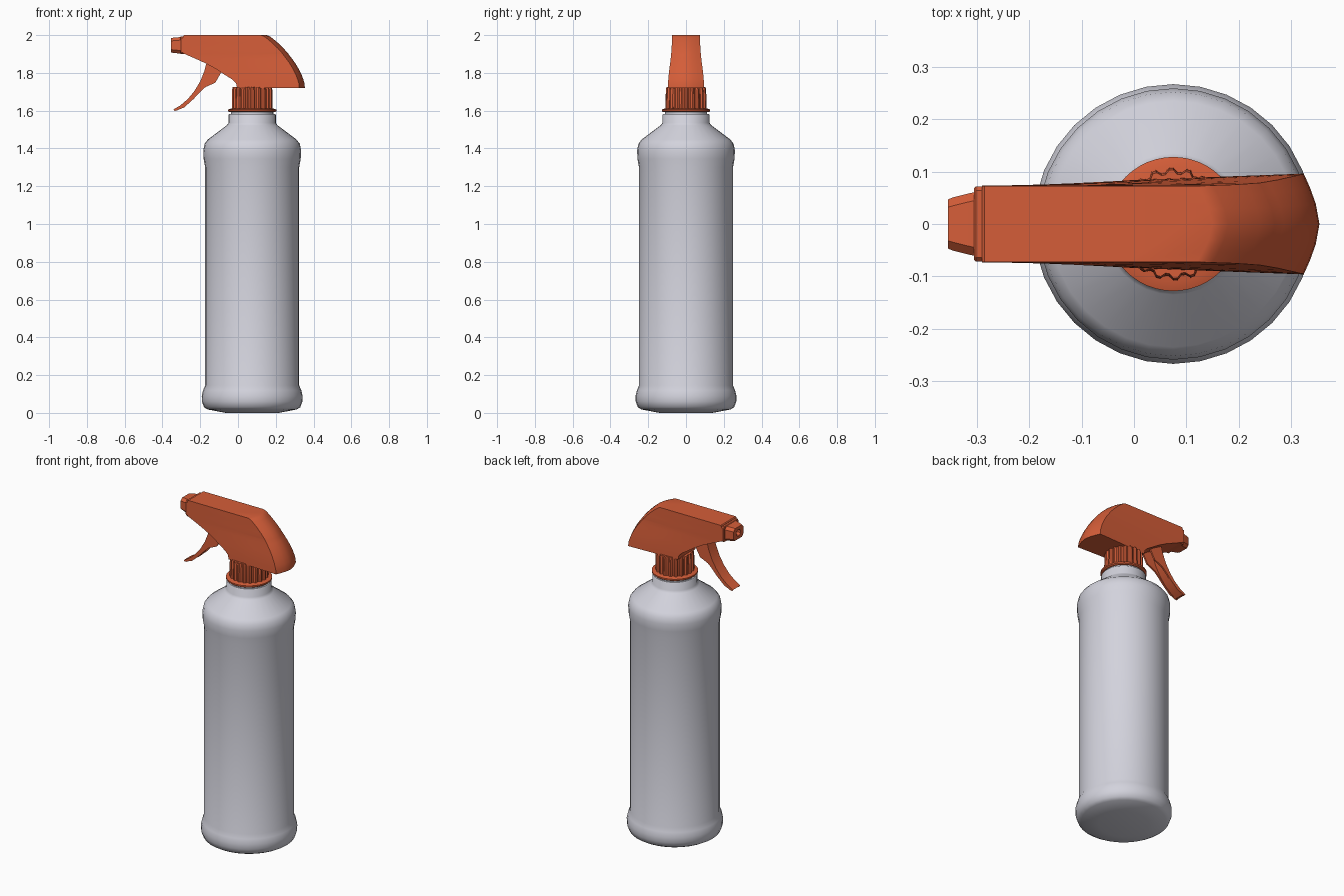
import bpy, bmesh, math

cube = bpy.data.objects.get("Cube")
if cube:
    bpy.data.objects.remove(cube, do_unlink=True)

AXIS = 0.075  # x position of the bottle's centre line


def material(name, rgb, rough):
    m = bpy.data.materials.new(name)
    m.use_nodes = True
    m.diffuse_color = (*rgb, 1)
    bsdf = m.node_tree.nodes["Principled BSDF"]
    bsdf.inputs["Base Color"].default_value = (*rgb, 1)
    bsdf.inputs["Roughness"].default_value = rough
    return m


GREY = material("bottle grey", (0.65, 0.65, 0.72), 0.5)
ORANGE = material("spray orange", (0.66, 0.11, 0.04), 0.5)


def loft(name, rings, mat, angle=30):
    """Skin a list of equal-length closed rings and cap both ends."""
    bm = bmesh.new()
    loops = [[bm.verts.new(p) for p in ring] for ring in rings]
    n = len(loops[0])
    for a, b in zip(loops, loops[1:]):
        for i in range(n):
            j = (i + 1) % n
            bm.faces.new((a[i], a[j], b[j], b[i]))
    bm.faces.new(loops[0][::-1])
    bm.faces.new(loops[-1])
    bmesh.ops.recalc_face_normals(bm, faces=bm.faces)
    mesh = bpy.data.meshes.new(name)
    bm.to_mesh(mesh)
    bm.free()
    mesh.materials.append(mat)
    obj = bpy.data.objects.new(name, mesh)
    bpy.context.collection.objects.link(obj)
    bpy.ops.object.select_all(action="DESELECT")
    obj.select_set(True)
    bpy.context.view_layer.objects.active = obj
    bpy.ops.object.shade_smooth_by_angle(angle=math.radians(angle))
    return obj


def circle(radius, z, n=32, ripple=0.0):
    """Ring round the bottle axis; ripple pulls in alternate pairs of points."""
    ring = []
    for i in range(n):
        a = math.tau * i / n
        r = radius - (ripple if i % 4 > 1 else 0)
        ring.append((AXIS + r * math.cos(a), r * math.sin(a), z))
    return ring


def slab(name, outline, y0, y1):
    """Extrude an x-z outline between two y values."""
    return loft(name, [[(x, y, z) for x, z in outline] for y in (y0, y1)], ORANGE)


# Bottle: turned profile (radius, height)
bottle = [(0.14, 0.0), (0.235, 0.018), (0.255, 0.03), (0.266, 0.06), (0.267, 0.09),
          (0.26, 0.12), (0.249, 0.145), (0.249, 1.3), (0.257, 1.345), (0.259, 1.39),
          (0.252, 1.425), (0.235, 1.447), (0.135, 1.522), (0.125, 1.535),
          (0.125, 1.578), (0.121, 1.583), (0.112, 1.583), (0.112, 1.6)]
loft("bottle", [circle(r, z) for r, z in bottle], GREY, 40)

# Screw cap: flange and ribbed grip
loft("cap_flange", [circle(r, z, 48) for r, z in
                    [(0.122, 1.593), (0.128, 1.597), (0.128, 1.606), (0.11, 1.612)]], ORANGE)
loft("cap_grip", [circle(r, z, 80, 0.008) for r, z in
                  [(0.108, 1.605), (0.107, 1.71), (0.103, 1.725)]], ORANGE)

# Spray head: stacked layers (height, front x, back x, side flare)
layers = [(1.72, -0.005, 0.354, 0.023), (1.745, -0.01, 0.352, 0.022),
          (1.765, -0.03, 0.346, 0.021), (1.79, -0.07, 0.337, 0.019),
          (1.82, -0.115, 0.322, 0.016), (1.85, -0.17, 0.304, 0.012),
          (1.875, -0.225, 0.286, 0.009), (1.897, -0.275, 0.269, 0.006),
          (1.903, -0.29, 0.265, 0.006), (1.93, -0.29, 0.241, 0.004),
          (1.96, -0.29, 0.21, 0.002), (1.985, -0.29, 0.18, 0.001),
          (1.995, -0.29, 0.166, 0.0), (2.0, -0.285, 0.15, 0.0)]


def head_ring(z, front, back, flare):
    corner = back - 0.03
    side = []
    for t in (0, 0.33, 0.67, 1):
        x = front + (corner - front) * t
        side.append((x, 0.073 + flare * (x + 0.3) / 0.62))
    w = side[-1][1]
    side += [(back - 0.018, 0.72 * w), (back - 0.007, 0.4 * w)]
    return ([(x, -y, z) for x, y in side] + [(back, 0, z)]
            + [(x, y, z) for x, y in reversed(side)])


loft("spray_head", [head_ring(*layer) for layer in layers], ORANGE, 35)


# Nozzle: chamfered collar and tapered tip with a recessed outlet
def nozzle_ring(x, hy, hz, cut):
    quarter = [(hy, hz - cut), (hy - cut, hz)]
    half = quarter + [(-y, z) for y, z in reversed(quarter)]
    return [(x, y, 1.946 + z) for y, z in half + [(-y, -z) for y, z in half]]


loft("nozzle_collar", [nozzle_ring(-0.28, 0.072, 0.047, 0.008),
                       nozzle_ring(-0.302, 0.072, 0.047, 0.008),
                       nozzle_ring(-0.305, 0.069, 0.044, 0.008)], ORANGE)
loft("nozzle_tip", [nozzle_ring(-0.3, 0.062, 0.044, 0.016),
                    nozzle_ring(-0.345, 0.051, 0.04, 0.016),
                    nozzle_ring(-0.355, 0.047, 0.037, 0.015),
                    nozzle_ring(-0.355, 0.02, 0.02, 0.012),
                    nozzle_ring(-0.32, 0.02, 0.02, 0.012)], ORANGE)

# Trigger: curved front plate with two side walls behind it
front = [(-0.165, 1.86), (-0.178, 1.81), (-0.2, 1.755), (-0.23, 1.705),
         (-0.265, 1.662), (-0.305, 1.628), (-0.342, 1.606)]
rear = [(-0.335, 1.598), (-0.285, 1.617), (-0.235, 1.662), (-0.2, 1.7),
        (-0.172, 1.725), (-0.12, 1.748), (-0.085, 1.81)]
plate_back = [(x + 0.018, z - 0.006) for x, z in reversed(front)]
slab("trigger_plate", front + plate_back, -0.036, 0.036)
for side, y in (("left", 0.026), ("right", -0.036)):
    slab("trigger_wall_" + side, front + rear, y, y + 0.01)
